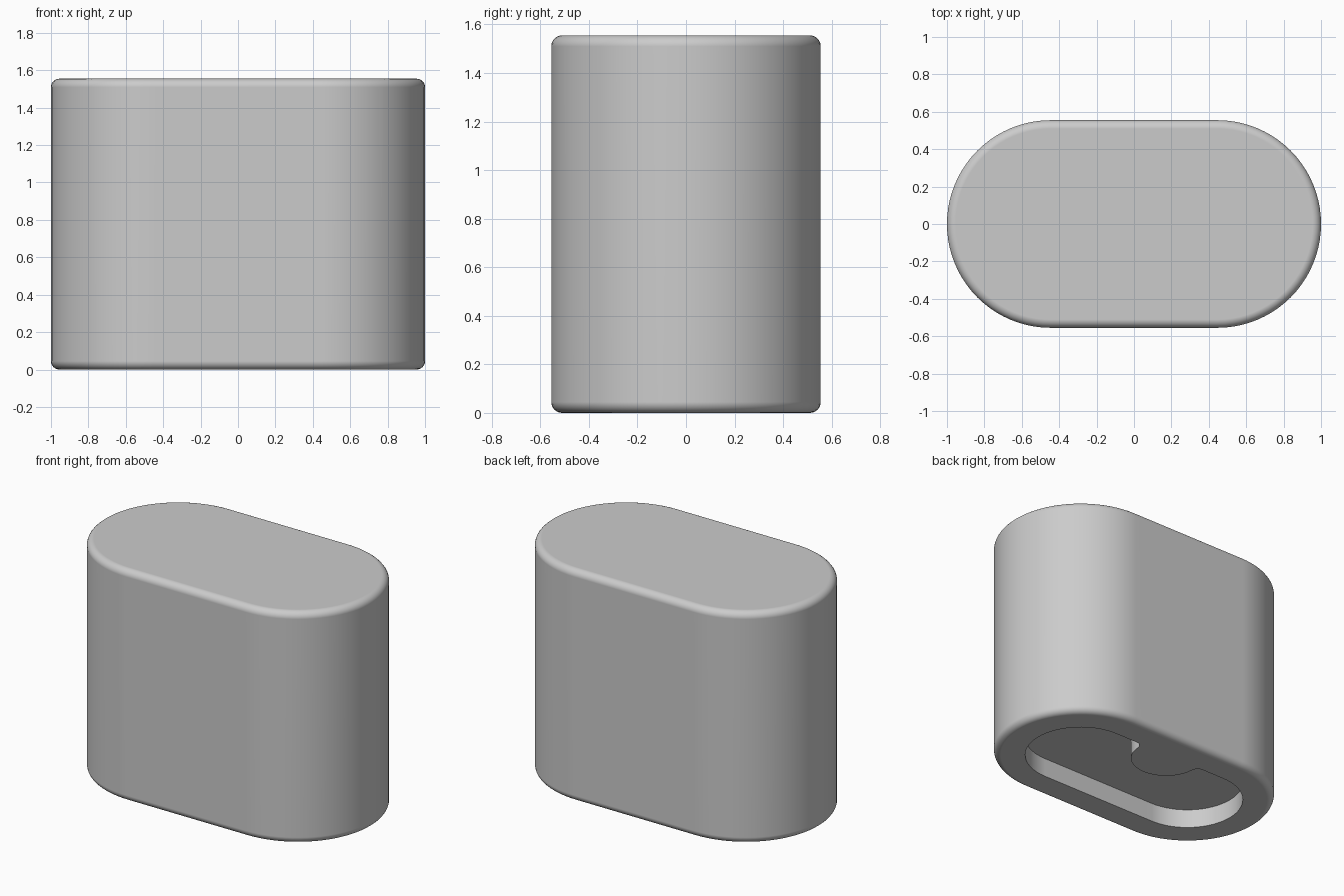
import bpy, bmesh
from math import pi, sin, cos, sqrt, atan2

if "Cube" in bpy.data.objects:
    bpy.data.objects.remove(bpy.data.objects["Cube"])

HALF, RAD, HEIGHT, EDGE = 0.445, 0.555, 1.555, 0.045
POCKET_RAD, POCKET_DEPTH = 0.355, 0.13


def arc(cx, cy, r, a0, a1, n):
    return [(cx + r * cos(a0 + (a1 - a0) * i / n), cy + r * sin(a0 + (a1 - a0) * i / n))
            for i in range(n + 1)]


def stadium(r, n=40):
    return arc(HALF, 0, r, -pi / 2, pi / 2, n) + arc(-HALF, 0, r, pi / 2, 3 * pi / 2, n)


def loft(name, sections):
    """Skin a stack of (outline, z) rings and cap both ends."""
    bm = bmesh.new()
    rings = [[bm.verts.new((x, y, z)) for x, y in pts] for pts, z in sections]
    for a, b in zip(rings, rings[1:]):
        for i in range(len(a)):
            j = (i + 1) % len(a)
            bm.faces.new((a[i], a[j], b[j], b[i]))
    bm.faces.new(rings[0][::-1])
    bm.faces.new(rings[-1])
    bmesh.ops.recalc_face_normals(bm, faces=bm.faces)
    me = bpy.data.meshes.new(name)
    bm.to_mesh(me)
    bm.free()
    ob = bpy.data.objects.new(name, me)
    bpy.context.collection.objects.link(ob)
    return ob


# Body: stadium block with rounded top and bottom rims
steps = [i * pi / 12 for i in range(7)]
lower = [(stadium(RAD - EDGE + EDGE * sin(t)), EDGE - EDGE * cos(t)) for t in steps]
upper = [(stadium(RAD - EDGE + EDGE * cos(t)), HEIGHT - EDGE + EDGE * sin(t)) for t in steps]
body = loft("body", lower + upper)

# Underside pocket: inset stadium with a round boss growing from the back wall
boss_y, boss_r, fillet = 0.32, 0.225, 0.05
fy = POCKET_RAD - fillet
fx = sqrt((boss_r + fillet) ** 2 - (fy - boss_y) ** 2)
tilt = atan2(boss_y - fy, fx)
outline = (arc(HALF, 0, POCKET_RAD, -pi / 2, pi / 2, 32)
           + arc(fx, fy, fillet, pi / 2, pi - tilt, 8)
           + arc(0, boss_y, boss_r, -tilt, tilt - pi, 32)[1:-1]
           + arc(-fx, fy, fillet, tilt, pi / 2, 8)
           + arc(-HALF, 0, POCKET_RAD, pi / 2, 3 * pi / 2, 32))
cutter = loft("pocket_cutter", [(outline, -0.1), (outline, POCKET_DEPTH)])
cutter.hide_render = True

# Cut the pocket, then shade smooth with crisp pocket edges
cut = body.modifiers.new("pocket", "BOOLEAN")
cut.object, cut.operation, cut.solver = cutter, "DIFFERENCE", "EXACT"
bpy.context.view_layer.objects.active = body
body.select_set(True)
bpy.ops.object.modifier_apply(modifier=cut.name)
bpy.data.objects.remove(cutter)
bpy.ops.object.shade_smooth_by_angle(angle=pi / 6)
weighted = body.modifiers.new("flat_caps", "WEIGHTED_NORMAL")
weighted.keep_sharp = True
